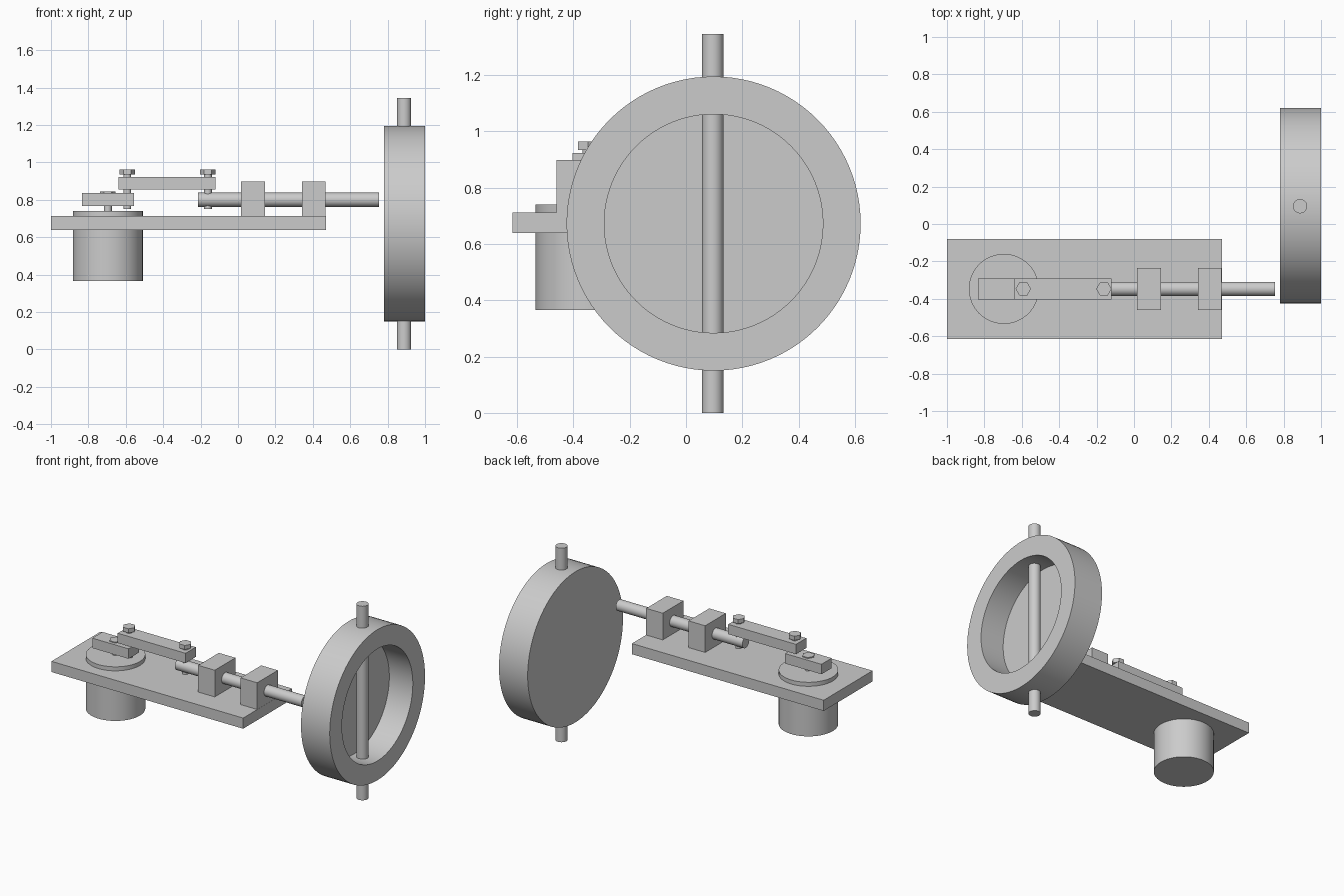
import bpy, bmesh, math
from mathutils import Matrix, Vector

if "Cube" in bpy.data.objects:
    bpy.data.objects.remove(bpy.data.objects["Cube"])

grey = bpy.data.materials.new("plain_grey")
grey.diffuse_color = (0.6, 0.6, 0.6, 1)
grey.use_nodes = True
grey.node_tree.nodes["Principled BSDF"].inputs["Base Color"].default_value = grey.diffuse_color

AXIS_Y = -0.347                      # centre line of the linkage
WHEEL_Y, WHEEL_Z = 0.098, 0.672      # centre of the round housing


def finish(name, bm, smooth=False):
    bmesh.ops.recalc_face_normals(bm, faces=bm.faces)
    me = bpy.data.meshes.new(name)
    bm.to_mesh(me)
    bm.free()
    me.materials.append(grey)
    ob = bpy.data.objects.new(name, me)
    bpy.context.collection.objects.link(ob)
    if smooth:
        bpy.ops.object.select_all(action='DESELECT')
        ob.select_set(True)
        bpy.context.view_layer.objects.active = ob
        bpy.ops.object.shade_smooth_by_angle(angle=math.radians(30))
    return ob


def box(name, x, y, z):
    bm = bmesh.new()
    size = (x[1] - x[0], y[1] - y[0], z[1] - z[0])
    mid = ((x[0] + x[1]) / 2, (y[0] + y[1]) / 2, (z[0] + z[1]) / 2)
    bmesh.ops.create_cube(bm, size=1, matrix=Matrix.Translation(mid) @ Matrix.Diagonal((*size, 1)))
    return finish(name, bm)


def add_cyl(bm, start, end, r, n):
    a, b = Vector(start), Vector(end)
    rot = (b - a).to_track_quat('Z', 'Y').to_matrix().to_4x4()
    bmesh.ops.create_cone(bm, cap_ends=True, segments=n, radius1=r, radius2=r,
                          depth=(b - a).length, matrix=Matrix.Translation((a + b) / 2) @ rot)


def cyl(name, start, end, r, n=48):
    bm = bmesh.new()
    add_cyl(bm, start, end, r, n)
    return finish(name, bm, True)


def bolt(name, x, bottom, head_bottom, head_top):
    bm = bmesh.new()
    add_cyl(bm, (x, AXIS_Y, bottom), (x, AXIS_Y, head_bottom), 0.021, 24)
    # hexagonal head with corners pointing along x
    hexa = [bm.verts.new((x + 0.041 * math.cos(i * math.pi / 3),
                          AXIS_Y + 0.041 * math.sin(i * math.pi / 3), head_bottom)) for i in range(6)]
    face = bm.faces.new(hexa)
    ext = bmesh.ops.extrude_face_region(bm, geom=[face], use_keep_orig=True)
    bmesh.ops.translate(bm, vec=(0, 0, head_top - head_bottom),
                        verts=[v for v in ext["geom"] if isinstance(v, bmesh.types.BMVert)])
    return finish(name, bm, True)


# Base plate and motor
box("base_plate", (-1.0, 0.47), (AXIS_Y - 0.268, AXIS_Y + 0.268), (0.638, 0.712))
cyl("motor", (-0.696, AXIS_Y, 0.365), (-0.696, AXIS_Y, 0.74), 0.187, 64)

# Crank arm and connecting link
box("crank_arm", (-0.835, -0.557), (AXIS_Y - 0.056, AXIS_Y + 0.056), (0.767, 0.836))
box("connecting_link", (-0.64, -0.12), (AXIS_Y - 0.056, AXIS_Y + 0.056), (0.854, 0.922))

# Bolts
bolt("crank_bolt", -0.696, 0.738, 0.812, 0.843)
for i, x in enumerate((-0.592, -0.161)):
    bolt(f"link_bolt_{i + 1}", x, 0.75, 0.934, 0.963)

# Sliding rod and its guide blocks
cyl("push_rod", (-0.215, AXIS_Y, 0.80), (0.755, AXIS_Y, 0.80), 0.038, 40)
for i, x in enumerate((0.017, 0.342)):
    box(f"guide_block_{i + 1}", (x, x + 0.127), (AXIS_Y - 0.113, AXIS_Y + 0.113), (0.712, 0.897))

# Round housing: a cup turned about the x axis, open to the right
bm = bmesh.new()
profile = [(0.78, 0), (0.78, 0.522), (1.0, 0.522), (1.0, 0.388), (0.82, 0.388), (0.82, 0)]
verts = [bm.verts.new((x, WHEEL_Y, WHEEL_Z + r)) for x, r in profile]
edges = [bm.edges.new(p) for p in zip(verts, verts[1:])]
bmesh.ops.spin(bm, geom=verts + edges, cent=(0, WHEEL_Y, WHEEL_Z), axis=(1, 0, 0),
               angle=math.tau, steps=96, use_merge=True)
bmesh.ops.remove_doubles(bm, verts=bm.verts, dist=1e-4)
finish("round_housing", bm, True)

# Vertical shaft through the housing
cyl("vertical_shaft", (0.888, WHEEL_Y - 0.003, 0), (0.888, WHEEL_Y - 0.003, 1.345), 0.038, 40)
